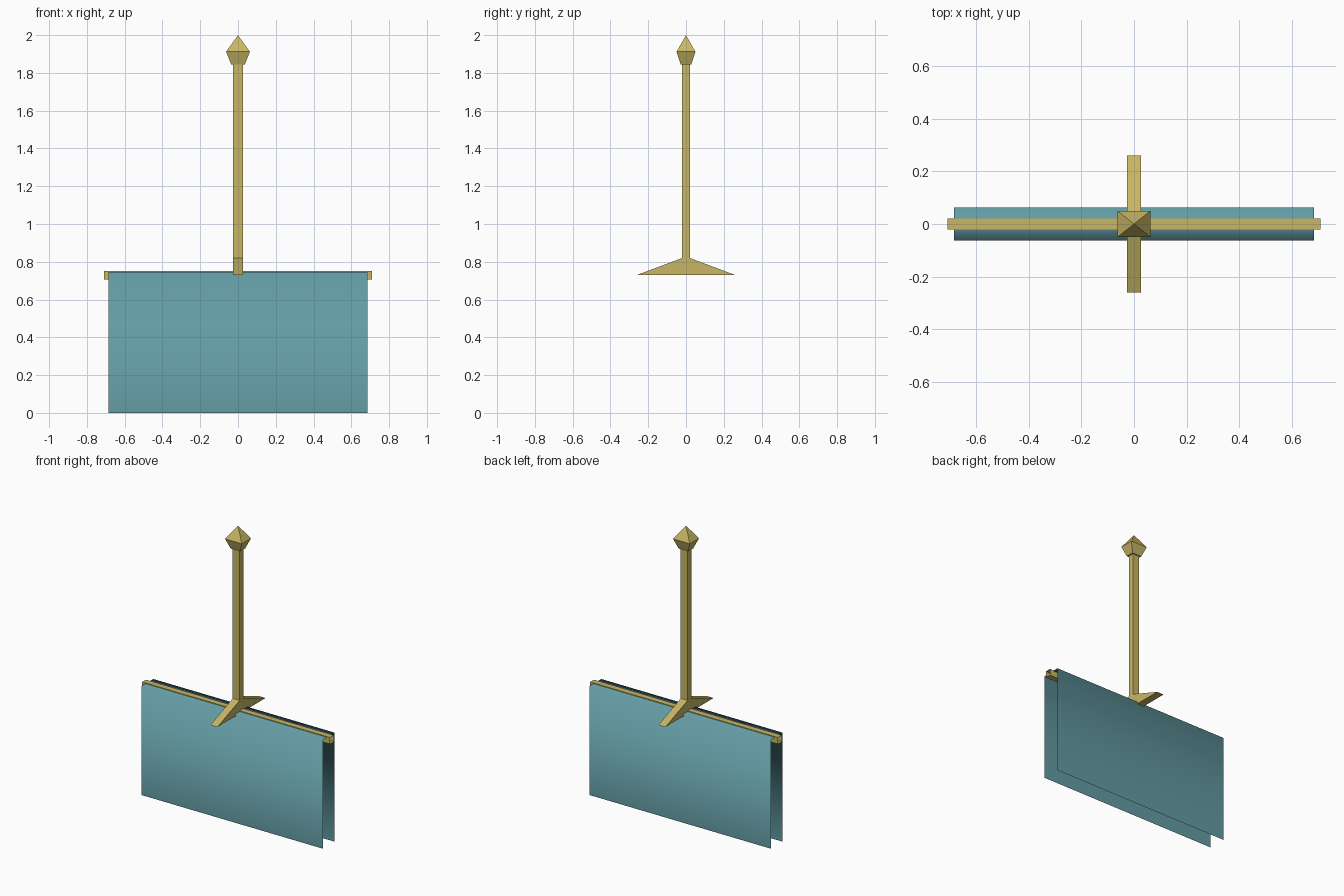
import bpy

if "Cube" in bpy.data.objects:
    bpy.data.objects.remove(bpy.data.objects["Cube"])


def material(name, rgb):
    m = bpy.data.materials.new(name)
    m.diffuse_color = (*rgb, 1.0)
    m.use_nodes = True
    m.node_tree.nodes["Principled BSDF"].inputs["Base Color"].default_value = m.diffuse_color
    return m


GOLD = material("antique_gold", (0.58, 0.47, 0.13))
TEAL = material("teal_cloth", (0.125, 0.33, 0.37))


def add_mesh(name, verts, faces, mat, smooth=False):
    me = bpy.data.meshes.new(name)
    me.from_pydata(verts, [], faces)
    me.materials.append(mat)
    for p in me.polygons:
        p.use_smooth = smooth
    me.update()
    ob = bpy.data.objects.new(name, me)
    bpy.context.collection.objects.link(ob)
    return ob


def extrude_x(name, profile, half, mat, closed=True, caps=True, smooth=False):
    """Sweep a counter-clockwise (y, z) profile along x from -half to half."""
    n = len(profile)
    verts = [(x, y, z) for x in (-half, half) for y, z in profile]
    count = n if closed else n - 1
    faces = [(i, (i + 1) % n, n + (i + 1) % n, n + i)[::-1] for i in range(count)]
    if caps:
        faces += [tuple(range(n))[::-1], tuple(range(n, 2 * n))]
    return add_mesh(name, verts, faces, mat, smooth)


def stack(name, rings, mat):
    """Stack rectangular rings (half x, half y, z), closed at both ends."""
    verts = [(sx * hx, sy * hy, z) for hx, hy, z in rings
             for sx, sy in ((-1, -1), (1, -1), (1, 1), (-1, 1))]
    faces = [(4 * k + i, 4 * k + (i + 1) % 4, 4 * k + 4 + (i + 1) % 4, 4 * k + 4 + i)
             for k in range(len(rings) - 1) for i in range(4)]
    last = 4 * (len(rings) - 1)
    faces += [(3, 2, 1, 0), (last, last + 1, last + 2, last + 3)]
    return add_mesh(name, verts, faces, mat)


# Cloth folded over the bar: open below and at both ends, softly shaded
extrude_x("draped_cloth", [(0.063, 0.0), (0.063, 0.745), (-0.063, 0.745), (-0.063, 0.0)],
          0.685, TEAL, closed=False, caps=False, smooth=True)

# Hollow crossbar carrying the cloth
extrude_x("crossbar", [(-0.02, 0.705), (0.02, 0.705), (0.02, 0.75), (-0.02, 0.75)],
          0.71, GOLD, caps=False)

# Flared foot at the base of the pole
extrude_x("flared_foot", [(-0.26, 0.73), (0.26, 0.73), (0.02, 0.82), (-0.02, 0.82)],
          0.026, GOLD)

# Pole and faceted finial
stack("pole", [(0.026, 0.02, 0.80), (0.026, 0.02, 1.85)], GOLD)
finial = stack("finial", [(0.036, 0.028, 1.845), (0.063, 0.05, 1.912), (0.0, 0.0, 2.0)], GOLD)

# Merge the finial tip to a single point
import bmesh
bm = bmesh.new()
bm.from_mesh(finial.data)
bmesh.ops.remove_doubles(bm, verts=bm.verts, dist=0.0001)
bm.to_mesh(finial.data)
bm.free()
